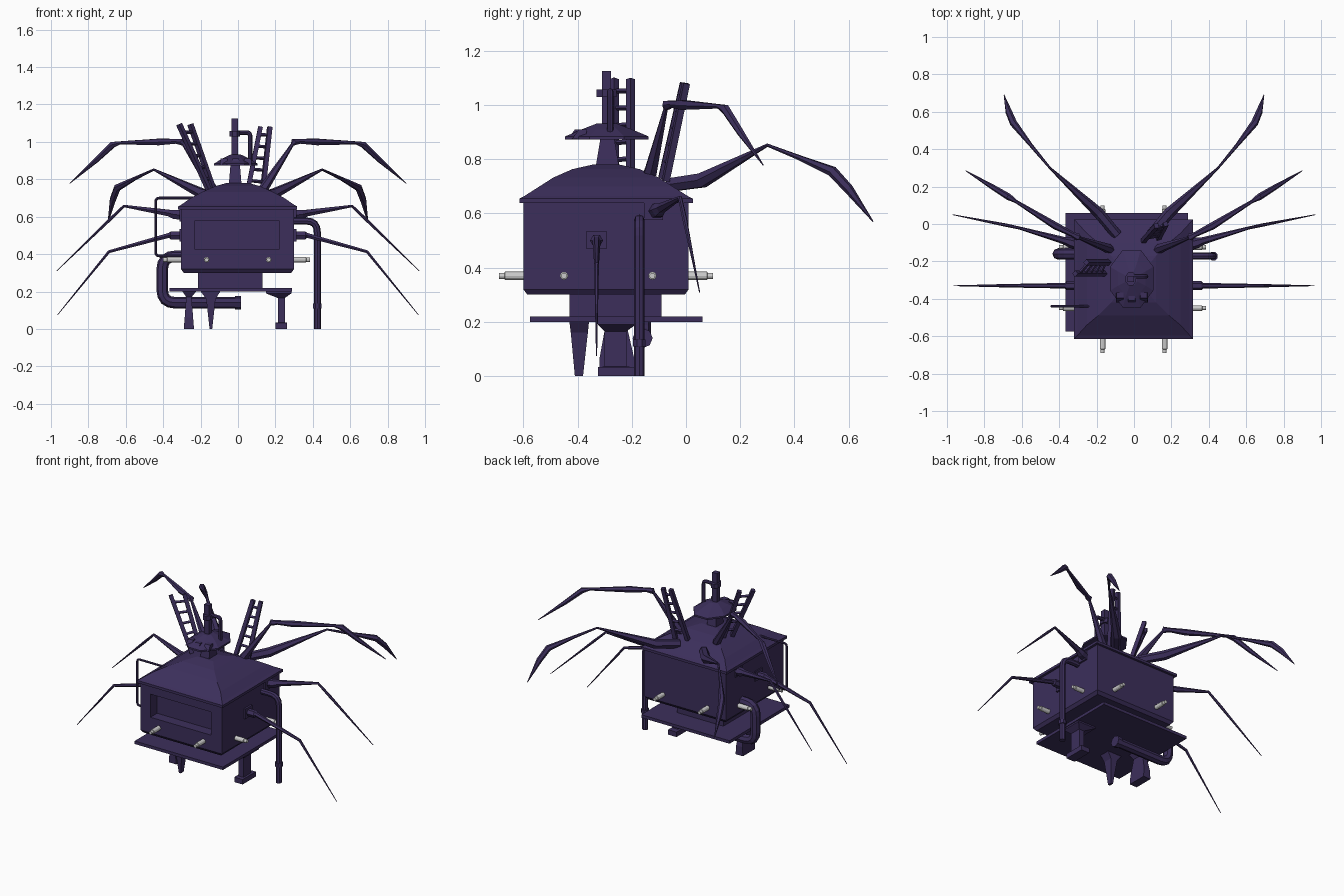
import bpy, bmesh, math
from mathutils import Vector

if "Cube" in bpy.data.objects:
    bpy.data.objects.remove(bpy.data.objects["Cube"])

purple = bpy.data.materials.new("dark_purple")
purple.diffuse_color = (0.045, 0.028, 0.105, 1)
purple.use_nodes = True
purple.node_tree.nodes["Principled BSDF"].inputs["Base Color"].default_value = purple.diffuse_color


def finish(name, mesh, coloured=True):
    ob = bpy.data.objects.new(name, mesh)
    bpy.context.collection.objects.link(ob)
    if coloured:
        mesh.materials.append(purple)
    return ob


def loft(name, rings):
    """Skin closed rings of equal length and cap both ends."""
    bm = bmesh.new()
    vs = [[bm.verts.new(p) for p in r] for r in rings]
    n = len(vs[0])
    for a, b in zip(vs, vs[1:]):
        for i in range(n):
            bm.faces.new((a[i], a[(i + 1) % n], b[(i + 1) % n], b[i]))
    bm.faces.new(vs[0])
    bm.faces.new(vs[-1])
    bmesh.ops.recalc_face_normals(bm, faces=bm.faces)
    me = bpy.data.meshes.new(name)
    bm.to_mesh(me)
    bm.free()
    return finish(name, me)


def rects(name, levels):
    """Stack of rectangles: (x0, x1, y0, y1, z)."""
    return loft(name, [[(a, c, z), (b, c, z), (b, d, z), (a, d, z)] for a, b, c, d, z in levels])


def rounds(name, cx, cy, levels, n=8):
    """Stack of n-gons: (radius x, radius y, z)."""
    ang = [(i + .5) * 2 * math.pi / n for i in range(n)]
    return loft(name, [[(cx + rx * math.cos(t), cy + ry * math.sin(t), z) for t in ang]
                       for rx, ry, z in levels])


def box(name, x0, x1, y0, y1, z0, z1):
    return rects(name, [(x0, x1, y0, y1, z0), (x0, x1, y0, y1, z1)])


def sweep(name, pts, sides=8, coloured=True):
    """Tapered tube through (x, y, z, radius) points."""
    cu = bpy.data.curves.new(name, 'CURVE')
    cu.dimensions = '3D'
    cu.bevel_depth = 1
    cu.bevel_resolution = sides // 2 - 2
    cu.use_fill_caps = True
    sp = cu.splines.new('POLY')
    sp.points.add(len(pts) - 1)
    for p, q in zip(sp.points, pts):
        p.co = (*q[:3], 1)
        p.radius = q[3]
    sp.use_smooth = False
    tmp = bpy.data.objects.new("tmp", cu)
    bpy.context.collection.objects.link(tmp)
    dg = bpy.context.evaluated_depsgraph_get()
    me = bpy.data.meshes.new_from_object(tmp.evaluated_get(dg))
    bpy.data.objects.remove(tmp)
    me.name = name
    return finish(name, me, coloured)


def pipe(name, pts, r, bend):
    """Constant tube with rounded corners."""
    P = [Vector(p) for p in pts]
    out = [P[0]]
    for a, b, c in zip(P, P[1:], P[2:]):
        s, e = b + (a - b).normalized() * bend, b + (c - b).normalized() * bend
        out += [s * (1 - t) ** 2 + b * 2 * t * (1 - t) + e * t * t for t in (0, .25, .5, .75, 1)]
    out.append(P[-1])
    return sweep(name, [(*p, r) for p in out])


# body with recessed front window
body = rects("hut_body", [(-.29, .285, -.585, -.005, .30), (-.305, .30, -.6, .01, .32),
                          (-.305, .30, -.6, .01, .645)])
bm = bmesh.new()
bm.from_mesh(body.data)
front = min(bm.faces, key=lambda f: (f.calc_center_median().y, -f.calc_center_median().z))
mid = front.calc_center_median()
bmesh.ops.inset_individual(bm, faces=[front], thickness=.05)
for v in front.verts:
    v.co.x = -.23 if v.co.x < 0 else .22
    v.co.z = .425 if v.co.z < mid.z else .58
new = bmesh.ops.extrude_discrete_faces(bm, faces=[front])['faces'][0]
bmesh.ops.translate(bm, verts=new.verts, vec=(0, .07, 0))
bm.to_mesh(body.data)
bm.free()

# domed roof, neck and platform
C = (0, -.295)
roof = [(.318, .32, .638), (.318, .32, .655), (.30, .30, .665), (.25, .245, .70), (.19, .195, .732),
        (.12, .125, .763), (.06, .05, .78)]
rects("roof", [(-a - .002, a - .002, C[1] - b, C[1] + b, z) for a, b, z in roof])
box("neck", -.215, .13, -.43, -.09, .21, .31)
box("platform", -.365, .29, -.575, .06, .20, .22)

# chimney with octagonal hat
rects("chimney_base", [(-.05, .02, -.335, -.245, .76), (-.04, .01, -.315, -.265, .88)])
rounds("chimney_hat", -.012, -.292, [(.125, .167, .873), (.125, .167, .884), (.08, .1, .91), (.03, .04, .932)])
box("chimney_pole", -.035, 0, -.31, -.277, .91, 1.125)
rounds("chimney_collar", -.017, -.293, [(.03, .04, 1.03), (.03, .04, 1.058)])
pipe("chimney_side_pipe", [(0, -.28, 1.05), (.065, -.28, 1.05), (.065, -.28, .88)], .012, .02)
for x, y in ((-.075, -.395), (-.012, -.41), (.052, -.395)):
    rects("hat_tile", [(x - .022, x + .022, y - .025, y + .025, .875),
                       (x - .018, x + .018, y, y + .03, .91)])


# leaning ladders
def ladder(name, low_a, top_a, low_b, top_b, r, rungs):
    la, ta, lb, tb = map(Vector, (low_a, top_a, low_b, top_b))
    sweep(name + "_rail_a", [(*la, r), (*ta, r)], 4)
    sweep(name + "_rail_b", [(*lb, r), (*tb, r)], 4)
    for i in range(rungs):
        t = .18 + .7 * i / (rungs - 1)
        sweep(name + "_rung", [(*la.lerp(ta, t), .009), (*lb.lerp(tb, t), .009)], 4)


ladder("left_ladder", (-.15, -.265, .73), (-.315, -.265, 1.095),
       (-.13, -.205, .74), (-.255, -.205, 1.095), .017, 5)
ladder("right_ladder", (.05, -.09, .73), (.12, -.01, 1.08),
       (.13, -.075, .72), (.17, 0, 1.08), .017, 5)

# supports under the platform
rects("left_post", [(-.29, -.235, -.32, -.19, 0), (-.285, -.24, -.32, -.19, .06),
                    (-.277, -.248, -.30, -.215, .17), (-.30, -.22, -.32, -.19, .205)])
rects("right_post", [(.2, .262, -.325, -.185, 0), (.2, .262, -.325, -.185, .033),
                     (.213, .25, -.30, -.22, .035), (.213, .25, -.30, -.22, .165),
                     (.15, .285, -.325, -.185, .19), (.15, .285, -.325, -.185, .205)])
rects("front_spike", [(-.152, -.138, -.41, -.38, 0), (-.17, -.12, -.425, -.362, .16),
                      (-.2, -.095, -.43, -.358, .2)])

# pipework
pipe("right_downpipe", [(.28, -.172, .577), (.424, -.172, .577), (.424, -.172, 0)], .019, .06)
rounds("downpipe_collar", .424, -.172, [(.025, .025, .11), (.025, .025, .135)])
pipe("left_drain", [(-.28, -.16, .388), (-.405, -.16, .388), (-.405, -.16, .14), (0, -.16, .14)], .031, .07)
sweep("drain_flange", [(-.015, -.16, .14, .037), (.017, -.16, .14, .037)])
pipe("left_thin_pipe", [(-.22, -.44, .70), (-.44, -.44, .70), (-.44, -.44, .39), (-.29, -.44, .39)], .007, .02)

# grey pegs on all four walls
pegs = []
for k in (-.168, .164):
    pegs += [((k, -.59, .37), (0, -1, 0)), ((k, 0, .37), (0, 1, 0))]
for k in (-.45, -.124):
    pegs += [((.285, k, .37), (1, 0, 0)), ((-.30, k, .37), (-1, 0, 0))]
for base, d in pegs:
    b, d = Vector(base), Vector(d)
    prof = [(0, .015), (.078, .015), (.08, .011), (.1, .011)]
    sweep("wall_peg", [(*(b + d * t), r) for t, r in prof], 12, False)

# jointed spider legs, mirrored left and right
legs = {
    "top_leg": [(.11, -.15, .72, .02), (.14, -.13, .755, .026), (.29, -.075, .985, .009),
                (.30, -.07, 1.0, .02), (.33, -.055, 1.003, .014), (.42, -.01, 1.0, .02),
                (.63, .12, .995, .009), (.67, .145, .985, .018), (.76, .2, .90, .014), (.90, .285, .778, .002)],
    "back_leg": [(.09, -.06, .705, .028), (.19, .06, .722, .03), (.45, .30, .852, .006),
                 (.55, .42, .805, .010), (.645, .54, .755, .020), (.67, .60, .69, .018), (.695, .69, .57, .002)],
    "middle_leg": [(.27, -.12, .605, .03), (.34, -.1, .613, .028), (.37, -.09, .62, .02),
                   (.61, -.022, .657, .008), (.69, -.005, .58, .009), (.97, .05, .31, .002)],
    "low_leg": [(.28, -.33, .5, .024), (.36, -.33, .5, .024), (.37, -.33, .5, .015),
                (.69, -.33, .413, .009), (.965, -.33, .075, .002)],
}
for side, s in (("right", 1), ("left", -1)):
    for name, pts in legs.items():
        sweep(f"{side}_{name}", [(s * x, y, z, r) for x, y, z, r in pts], 6)
    a, b = sorted((s * .28, s * .312))
    box(side + "_low_leg_plate", a, b, -.367, -.293, .468, .535)
    box(side + "_middle_leg_plate", a, b, -.155, -.085, .575, .638)
